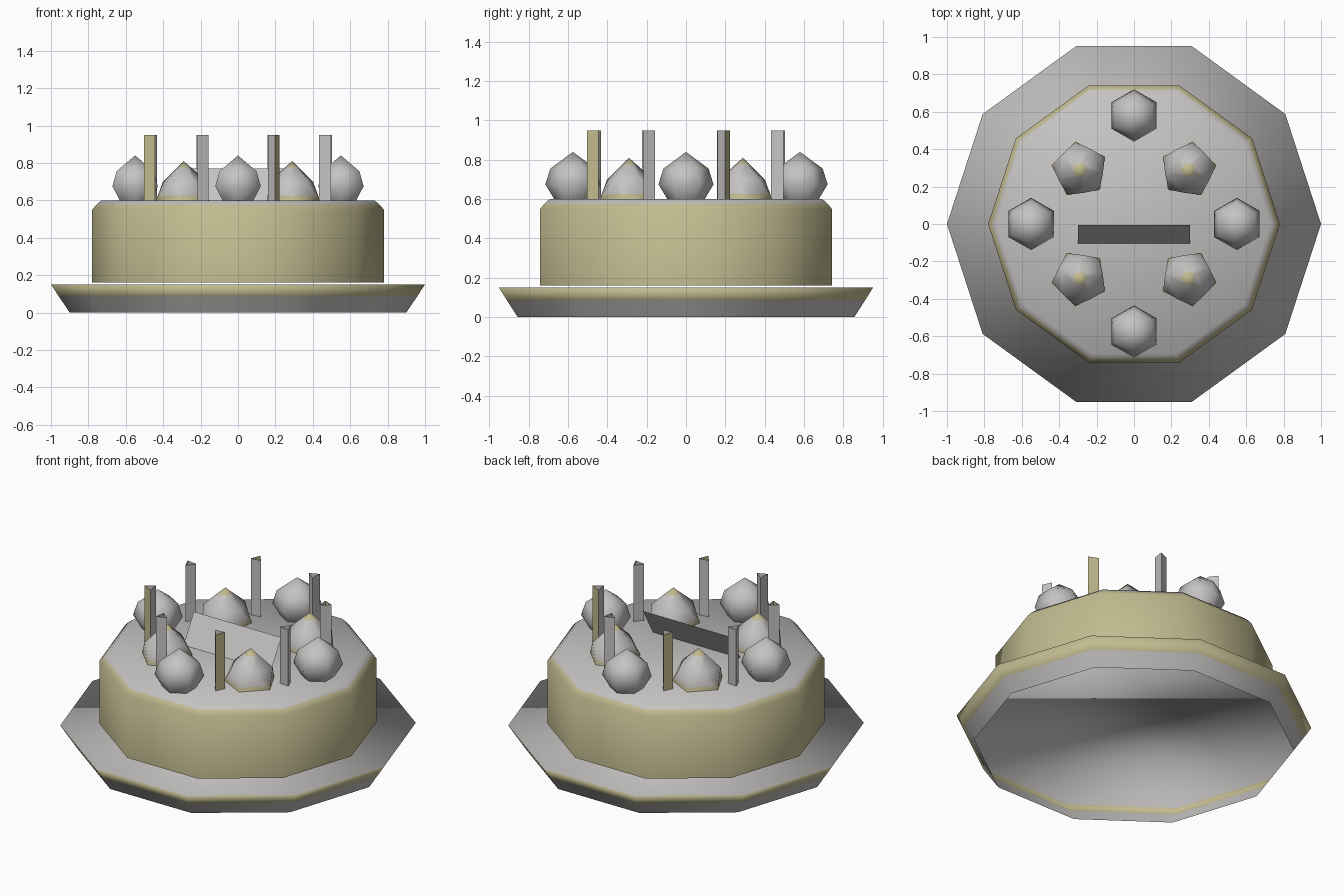
import bpy, bmesh, math
from mathutils import Vector

if "Cube" in bpy.data.objects:
    bpy.data.objects.remove(bpy.data.objects["Cube"])


def material(name, rgb):
    m = bpy.data.materials.new(name)
    m.diffuse_color = (*rgb, 1)
    m.use_nodes = True
    m.node_tree.nodes["Principled BSDF"].inputs["Base Color"].default_value = m.diffuse_color
    return m


GREY = material("soft_grey", (0.56, 0.55, 0.54))
OLIVE = material("pale_olive", (0.54, 0.50, 0.28))


def finish(name, bm, smooth, olive_rule, loc=(0, 0, 0)):
    """Turn a bmesh into an object; faces passing the rule become olive."""
    for f in bm.faces:
        f.smooth = smooth
        f.material_index = 1 if olive_rule(f) else 0
    mesh = bpy.data.meshes.new(name)
    bm.to_mesh(mesh)
    bm.free()
    mesh.materials.append(GREY)
    mesh.materials.append(OLIVE)
    ob = bpy.data.objects.new(name, mesh)
    ob.location = loc
    bpy.context.collection.objects.link(ob)
    return ob


def stack(sides, rings, cap=False, tip=None):
    """Skin rings of (radius, z, start angle), open below; flat cap or point on top."""
    bm = bmesh.new()
    loops = []
    for r, z, start in rings:
        loops.append([bm.verts.new((r * math.cos(start + math.tau * i / sides),
                                    r * math.sin(start + math.tau * i / sides), z))
                      for i in range(sides)])
    for (lo, hi, ra, rb) in zip(loops, loops[1:], rings, rings[1:]):
        for i in range(sides):
            j = (i + 1) % sides
            if ra[2] == rb[2]:
                bm.faces.new((lo[i], lo[j], hi[j], hi[i]))
            else:  # twisted rings join with triangles
                bm.faces.new((lo[i], lo[j], hi[i]))
                bm.faces.new((lo[j], hi[j], hi[i]))
    if cap:
        bm.faces.new(loops[-1])
    if tip is not None:
        apex = bm.verts.new((0, 0, tip))
        top = loops[-1]
        for i in range(sides):
            bm.faces.new((top[i], top[(i + 1) % sides], apex))
    return bm


def height(f):
    return f.calc_center_median().z


# Plate: flared ten-sided rim with an olive upper band, open underneath
plate = stack(10, [(0.9, 0, 0), (0.957, 0.085, 0), (1.0, 0.15, 0)], cap=True)
finish("plate", plate, True, lambda f: 0.085 < height(f) < 0.149)

# Cake: olive wall, chamfered edge fading to the grey top
cake = stack(10, [(0.78, 0.16, 0), (0.78, 0.55, 0), (0.757, 0.577, 0), (0.73, 0.60, 0)],
             cap=True)
finish("cake", cake, True, lambda f: height(f) < 0.577)

# Six-sided dollops on the axes
for i, (x, y) in enumerate([(0.55, 0), (0, 0.58), (-0.55, 0), (0, -0.575)]):
    a = math.pi / 6
    d = stack(6, [(0.095, 0.60, a), (0.14, 0.675, a), (0.115, 0.755, a)], tip=0.84)
    finish(f"round_dollop_{i + 1}", d, True, lambda f: False, (x, y, 0))

# Five-sided dollops on the diagonals, with olive tip and base
for i in range(4):
    out = math.pi / 4 + i * math.pi / 2
    step = math.tau / 10
    d = stack(5, [(0.15, 0.60, out - step), (0.125, 0.70, out)], tip=0.81)
    for z in (0.625, 0.775):
        bmesh.ops.bisect_plane(d, geom=d.verts[:] + d.edges[:] + d.faces[:],
                               plane_co=Vector((0, 0, z)), plane_no=Vector((0, 0, 1)))
    finish(f"pointed_dollop_{i + 1}", d, True,
           lambda f: height(f) < 0.625 or height(f) > 0.775,
           (0.41 * math.cos(out), 0.41 * math.sin(out), 0))

# Candles: open three-sided tubes, every other one with an olive face
for i in range(8):
    t = math.pi / 8 + i * math.pi / 4
    face_dir = t + math.pi / 4
    start = face_dir - math.pi / 3
    c = stack(3, [(0.037, 0.60, start), (0.037, 0.95, start)])
    toward = Vector((math.cos(face_dir), math.sin(face_dir), 0))
    finish(f"candle_{i + 1}", c, False,
           lambda f: i % 2 == 0 and f.calc_center_median().dot(toward) > 0.01,
           (0.505 * math.cos(t), 0.505 * math.sin(t), 0))

# Sign card leaning back on the cake top
card = bmesh.new()
card.faces.new([card.verts.new(p) for p in
                ((-0.3, -0.105, 0.60), (0.3, -0.105, 0.60),
                 (0.3, -0.005, 0.77), (-0.3, -0.005, 0.77))])
finish("sign_card", card, False, lambda f: False)
